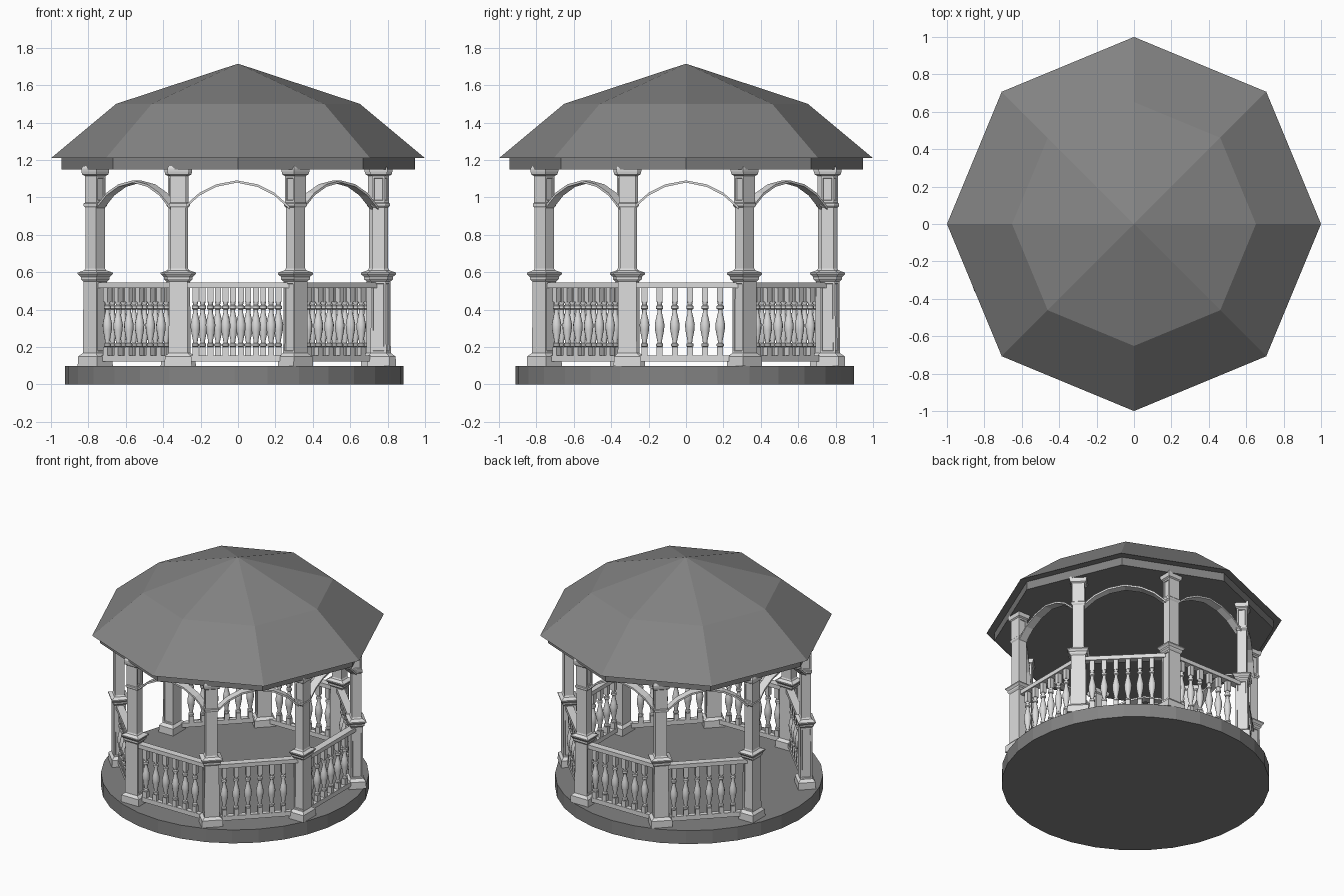
import bpy, bmesh, math
from mathutils import Matrix, Vector

if "Cube" in bpy.data.objects:
    bpy.data.objects.remove(bpy.data.objects["Cube"])


def material(name, v):
    m = bpy.data.materials.new(name)
    m.diffuse_color = (v, v, v, 1)
    m.use_nodes = True
    m.node_tree.nodes["Principled BSDF"].inputs["Base Color"].default_value = m.diffuse_color
    return m


DARK = material("slate grey", 0.23)
LIGHT = material("pale grey", 0.72)


def finish(bm, name, mat):
    bmesh.ops.recalc_face_normals(bm, faces=bm.faces)
    me = bpy.data.meshes.new(name)
    bm.to_mesh(me)
    bm.free()
    me.materials.append(mat)
    ob = bpy.data.objects.new(name, me)
    bpy.context.collection.objects.link(ob)
    return ob


def loft(bm, profile, sides, centre=(0, 0), scale=(1, 1), turn=0.0):
    """Stack polygon rings (z, radius); radius 0 makes a point."""
    rings = []
    for z, r in profile:
        if r == 0:
            rings.append([bm.verts.new((centre[0], centre[1], z))])
            continue
        rings.append([bm.verts.new((
            centre[0] + scale[0] * r * math.cos(turn + 2 * math.pi * i / sides),
            centre[1] + scale[1] * r * math.sin(turn + 2 * math.pi * i / sides), z))
            for i in range(sides)])
    faces = []
    for a, b in zip(rings, rings[1:]):
        for i in range(sides):
            j = (i + 1) % sides
            if len(b) == 1:
                faces.append(bm.faces.new((a[i], a[j], b[0])))
            else:
                faces.append(bm.faces.new((a[i], a[j], b[j], b[i])))
    for ring in (rings[0], rings[-1]):
        if len(ring) > 2:
            faces.append(bm.faces.new(ring))
    return faces


def box(bm, x0, x1, y0, y1, z0, z1):
    m = Matrix.Translation(((x0 + x1) / 2, (y0 + y1) / 2, (z0 + z1) / 2)) @ \
        Matrix.Diagonal((x1 - x0, y1 - y0, z1 - z0, 1))
    bmesh.ops.create_cube(bm, size=1, matrix=m)


def around(source, skip=()):
    """Repeat a part on the eight sides of the gazebo."""
    for k in range(8):
        if k in skip:
            continue
        ob = source if k == 0 else source.copy()
        if k:
            bpy.context.collection.objects.link(ob)
            ob.name = source.name.replace("_1", "_%d" % (k + 1))
        ob.rotation_euler[2] = k * math.pi / 4
        ob.location.x = -0.006


# Round floor
bm = bmesh.new()
loft(bm, [(0, 0.905), (0.1, 0.905)], 32, (-0.02, -0.007))
finish(bm, "floor", DARK)

# Two-pitch roof and the fascia below it
bm = bmesh.new()
loft(bm, [(1.21, 1.0), (1.5, 0.652), (1.715, 0)], 8)
finish(bm, "roof", DARK)
bm = bmesh.new()
loft(bm, [(1.15, 0.945), (1.212, 0.945)], 8)
finish(bm, "fascia", DARK)

# Posts: stepped rectangular profile with recessed side panels
PX, PY = -0.314, -0.757
post = [(0.1, 0.073), (0.15, 0.071), (0.168, 0.051), (0.55, 0.049), (0.563, 0.06),
        (0.575, 0.06), (0.59, 0.073), (0.598, 0.073), (0.61, 0.046), (0.62, 0.04),
        (0.945, 0.04), (0.955, 0.048), (0.967, 0.048), (0.972, 0.043),
        (1.115, 0.043), (1.122, 0.054), (1.14, 0.058), (1.155, 0.058), (1.168, 0.05)]
bm = bmesh.new()
s = math.sqrt(2)
faces = loft(bm, post, 4, (PX, PY), (s, s * 0.82), math.pi / 4)
bmesh.ops.recalc_face_normals(bm, faces=bm.faces)
panels = [f for f in faces if abs(f.normal.x) > 0.9
          and max(v.co.z for v in f.verts) - min(v.co.z for v in f.verts) > 0.1
          and not 0.7 < f.calc_center_median().z < 0.9]
bmesh.ops.inset_individual(bm, faces=panels, thickness=0.016, depth=0)
bmesh.ops.inset_individual(bm, faces=panels, thickness=0.003, depth=-0.006)
around(finish(bm, "post_1", LIGHT))

# Railings: rails and six turned balusters; the -x side is the entrance
bm = bmesh.new()
box(bm, -0.275, 0.285, PY - 0.026, PY + 0.026, 0.515, 0.545)
box(bm, -0.275, 0.275, PY - 0.018, PY + 0.018, 0.122, 0.155)
turned = [(0.2, 0.013), (0.205, 0.019), (0.217, 0.019), (0.222, 0.012), (0.235, 0.013),
          (0.29, 0.024), (0.32, 0.026), (0.35, 0.02), (0.385, 0.012), (0.4, 0.012),
          (0.405, 0.019), (0.42, 0.019), (0.425, 0.012), (0.44, 0.015)]
for i in range(6):
    x = -0.222 + 0.081 * i
    box(bm, x - 0.016, x + 0.016, PY - 0.016, PY + 0.016, 0.154, 0.2)
    box(bm, x - 0.016, x + 0.016, PY - 0.016, PY + 0.016, 0.44, 0.516)
    for f in loft(bm, turned, 10, (x, PY)):
        f.smooth = len(f.verts) == 4
rail = finish(bm, "railing_1", LIGHT)
rail.data.set_sharp_from_angle(angle=math.radians(40))
around(rail, skip=(6,))

# Faceted arch bands between the posts
half = [(0, 1.091), (0.11, 1.07), (0.2, 1.025), (0.282, 0.952)]
path = [(-x, z) for x, z in half[:0:-1]] + half
bm = bmesh.new()
rows = []
for x, z in path:
    t = 0.012 + 0.012 * abs(x)
    rows.append([bm.verts.new((x, PY + dy, z + dz)) for dy, dz in
                 ((-0.03, 0), (0.03, 0), (0.03, -t), (-0.03, -t))])
for a, b in zip(rows, rows[1:]):
    for i in range(4):
        j = (i + 1) % 4
        bm.faces.new((a[i], a[j], b[j], b[i]))
bm.faces.new(rows[0])
bm.faces.new(rows[-1])
around(finish(bm, "arch_1", LIGHT))
